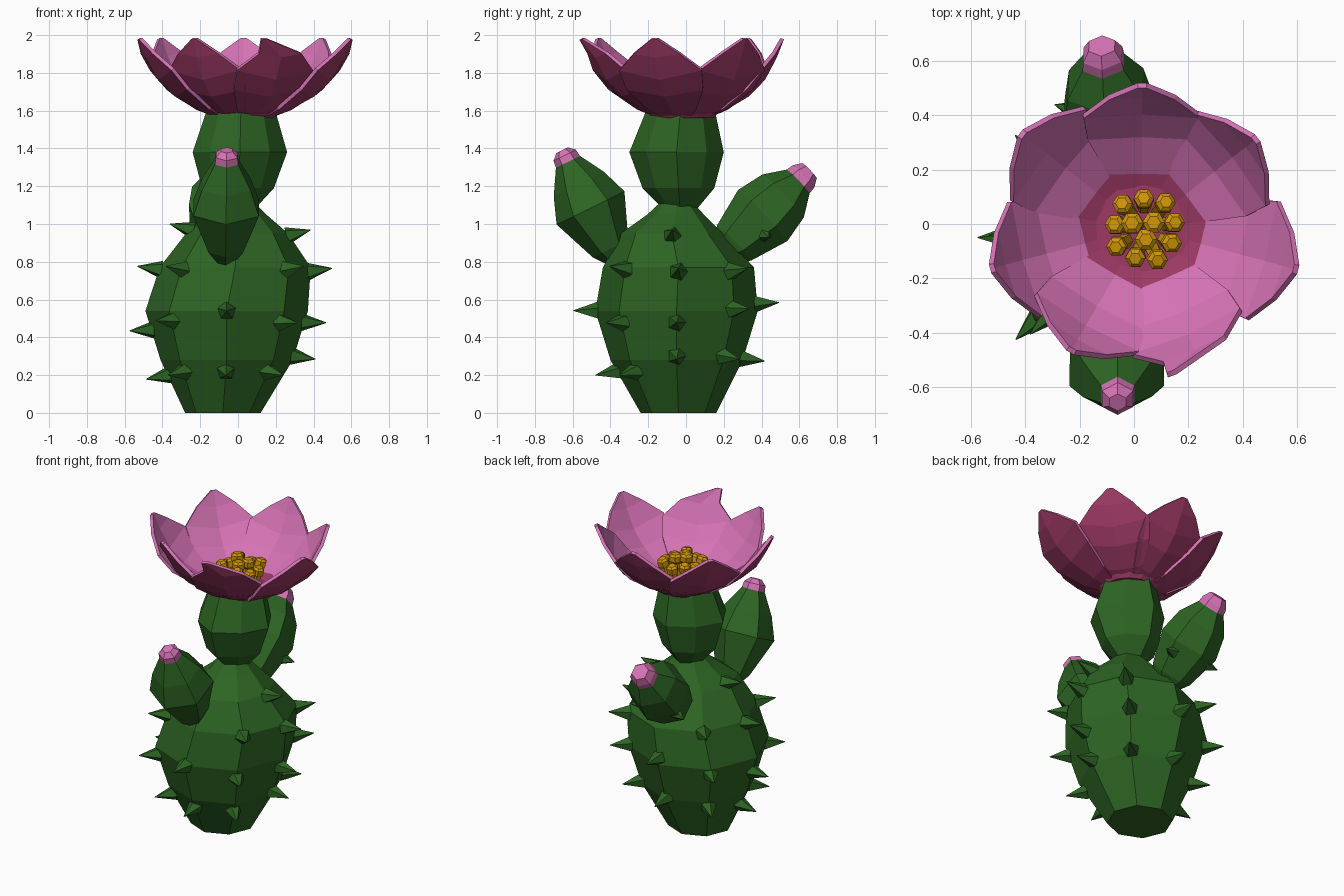
import bpy, bmesh, math
from mathutils import Vector, Matrix

cube = bpy.data.objects.get("Cube")
if cube:
    bpy.data.objects.remove(cube, do_unlink=True)


def material(name, color):
    m = bpy.data.materials.new(name)
    m.use_nodes = True
    m.diffuse_color = (*color, 1)
    bsdf = m.node_tree.nodes["Principled BSDF"]
    bsdf.inputs["Base Color"].default_value = (*color, 1)
    bsdf.inputs["Roughness"].default_value = 0.9
    return m


green = material("cactus green", (0.026, 0.130, 0.017))
pink = material("petal pink", (0.67, 0.17, 0.46))
magenta = material("deep magenta", (0.34, 0.042, 0.13))
yellow = material("stamen yellow", (0.64, 0.31, 0.002))


def finish(name, bm, *mats):
    mesh = bpy.data.meshes.new(name)
    bm.to_mesh(mesh)
    bm.free()
    for m in mats:
        mesh.materials.append(m)
    ob = bpy.data.objects.new(name, mesh)
    bpy.context.collection.objects.link(ob)
    return ob


def loft(bm, rings, sides, axis=(0, 0, 1), turn=0.0, odd=1.0):
    """Skin rings given as (centre, radius), all square to one axis; odd scales every other corner."""
    rot = Vector((0, 0, 1)).rotation_difference(Vector(axis))
    loops = []
    for centre, radius in rings:
        loop = []
        for i in range(sides):
            a = turn + math.tau * i / sides
            r = radius * (odd if i % 2 else 1)
            loop.append(bm.verts.new(Vector(centre) + rot @ Vector((r * math.cos(a), r * math.sin(a), 0))))
        loops.append(loop)
    for low, high in zip(loops, loops[1:]):
        for i in range(sides):
            j = (i + 1) % sides
            bm.faces.new((low[i], low[j], high[j], high[i]))
    bm.faces.new(loops[0][::-1])
    bm.faces.new(loops[-1])


def spike(bm, base, direction, length=0.13, radius=0.05):
    d = Vector(direction).normalized()
    rot = Vector((0, 0, 1)).rotation_difference(d).to_matrix().to_4x4()
    mid = Vector(base) + d * (length / 2 - 0.015)
    bmesh.ops.create_cone(bm, cap_ends=True, segments=5, radius1=radius, radius2=0.002,
                          depth=length, matrix=Matrix.Translation(mid) @ rot)


# Main body
body = [((-0.08, -0.04, 0), 0.20), ((-0.06, -0.05, 0.28), 0.35),
        ((-0.06, -0.05, 0.54), 0.43), ((-0.015, -0.04, 0.77), 0.40),
        ((-0.005, -0.075, 0.95), 0.27), ((0, -0.055, 1.05), 0.15), ((0, -0.05, 1.12), 0.08)]
bm = bmesh.new()
loft(bm, body, 8)
finish("body", bm, green)

# Upper segment
bm = bmesh.new()
loft(bm, [((0, -0.03, 1.07), 0.08), ((0, -0.04, 1.19), 0.19), ((0.01, -0.05, 1.38), 0.25),
          ((0.015, -0.03, 1.59), 0.185)], 8, odd=0.9)
finish("upper_segment", bm, green)


# Side arms with buds
def arm(name, start, end, rings, bud):
    start, end = Vector(start), Vector(end)
    axis = (end - start).normalized()
    for part, profile, mat in ((name, rings, green), (name + "_bud", bud, pink)):
        bm = bmesh.new()
        loft(bm, [(start + axis * s, r) for s, r in profile], 6, axis, math.pi / 2)
        finish(part, bm, mat)


arm("front_arm", (-0.065, -0.40, 0.87), (-0.06, -0.645, 1.37),
    [(-0.1, 0.03), (0, 0.105), (0.24, 0.2), (0.38, 0.148), (0.53, 0.06)],
    [(0.495, 0.073), (0.55, 0.066), (0.58, 0.035)])
arm("back_arm", (-0.08, 0.255, 0.90), (-0.115, 0.62, 1.25),
    [(-0.1, 0.06), (0, 0.13), (0.21, 0.188), (0.36, 0.158), (0.49, 0.075)],
    [(0.45, 0.09), (0.51, 0.082), (0.555, 0.055)])


# Spikes along the ridges, from the right-hand ridge anticlockwise
def body_at(z):
    for (a, ra), (b, rb) in zip(body, body[1:]):
        if a[2] <= z <= b[2]:
            t = (z - a[2]) / (b[2] - a[2])
            return Vector(a).lerp(Vector(b), t), ra + (rb - ra) * t


ridges = [(0.3, 0.48, 0.75, 0.94), (0.3, 0.55, 0.75), (0.29, 0.58), (0.25, 0.5, 0.76),
          (0.2, 0.44, 0.76, 0.97), (0.22, 0.49, 0.76), (0.22, 0.54), (0.22, 0.48, 0.76)]
bm = bmesh.new()
for i, heights in enumerate(ridges):
    a = i * math.tau / 8
    for z in heights:
        centre, r = body_at(z)
        out = Vector((math.cos(a), math.sin(a), 0))
        spike(bm, centre + out * r, out + Vector((0, 0, (z - 0.52) * 0.6)))
for side in (-1, 1):
    spike(bm, (-0.09 + side * 0.14, 0.42, 0.94), (side, 0.3, -0.2), 0.08, 0.04)
finish("spikes", bm, green)

# Flower cup
hub = Vector((0.03, -0.015, 0))
bm = bmesh.new()
loft(bm, [(hub + Vector((0, 0, 1.56)), 0.165), (hub + Vector((0, 0, 1.595)), 0.195)], 14)
finish("flower_cup", bm, magenta)

# Petals: radius, height, half width, edge lift for each row
rows = [(0.14, 1.585, 0.08, 0.005), (0.215, 1.61, 0.125, 0.012), (0.36, 1.69, 0.2, 0.035),
        (0.45, 1.775, 0.215, 0.05), (0.515, 1.89, 0.12, 0.02), (0.555, 1.985, 0.015, 0.0)]
bm = bmesh.new()
# Angle, length and sideways shift of the tip for each petal
for angle, length, skew in ((90, 0.515, 0), (38, 0.52, 0), (-15, 0.575, 0), (-67, 0.525, -0.11),
                            (-120, 0.51, 0), (195, 0.56, 0), (142, 0.55, 0)):
    a = math.radians(angle)
    out = Vector((math.cos(a), math.sin(a), 0))
    across = Vector((-out.y, out.x, 0))
    scale = length / rows[-1][0]
    grid = []
    for k, (r, z, w, lift) in enumerate(rows):
        shift = skew if k == len(rows) - 1 else 0
        grid.append([bm.verts.new(hub + out * (r * scale - lift * 0.3 * abs(c))
                                  + across * (c * w * max(1, scale) + shift)
                                  + Vector((0, 0, z + lift * abs(c))))
                     for c in (-1, 0, 1)])
    for k, (inner, outer) in enumerate(zip(grid, grid[1:])):
        for c in (0, 1):
            f = bm.faces.new((inner[c], outer[c], outer[c + 1], inner[c + 1]))
            f.material_index = 1 if k == 0 else 0
petals = finish("petals", bm, pink, magenta)
shell = petals.modifiers.new("thickness", 'SOLIDIFY')
shell.thickness = 0.02
shell.offset = -1
shell.material_offset = 1

# Stamens: count, ring radius, outward lean, top height, thickness
bm = bmesh.new()
for count, ring, lean, top, thick in ((9, 0.08, 0.035, 1.74, 0.038), (3, 0.035, 0.005, 1.775, 0.042)):
    for i in range(count):
        a = math.tau * (i + 0.3) / count
        out = Vector((math.cos(a), math.sin(a), 0))
        foot = Vector((0.04, -0.018, 1.58)) + out * ring
        tip = foot + out * (lean + 0.012 * (i % 2))
        tip.z = top + 0.02 * (i % 2)
        axis = (tip - foot).normalized()
        loft(bm, [(foot, thick * 0.75), (tip - axis * 0.06, thick * 0.7),
                  (tip - axis * 0.045, thick), (tip - axis * 0.012, thick),
                  (tip, thick * 0.6)], 6, axis)
finish("stamens", bm, yellow)
